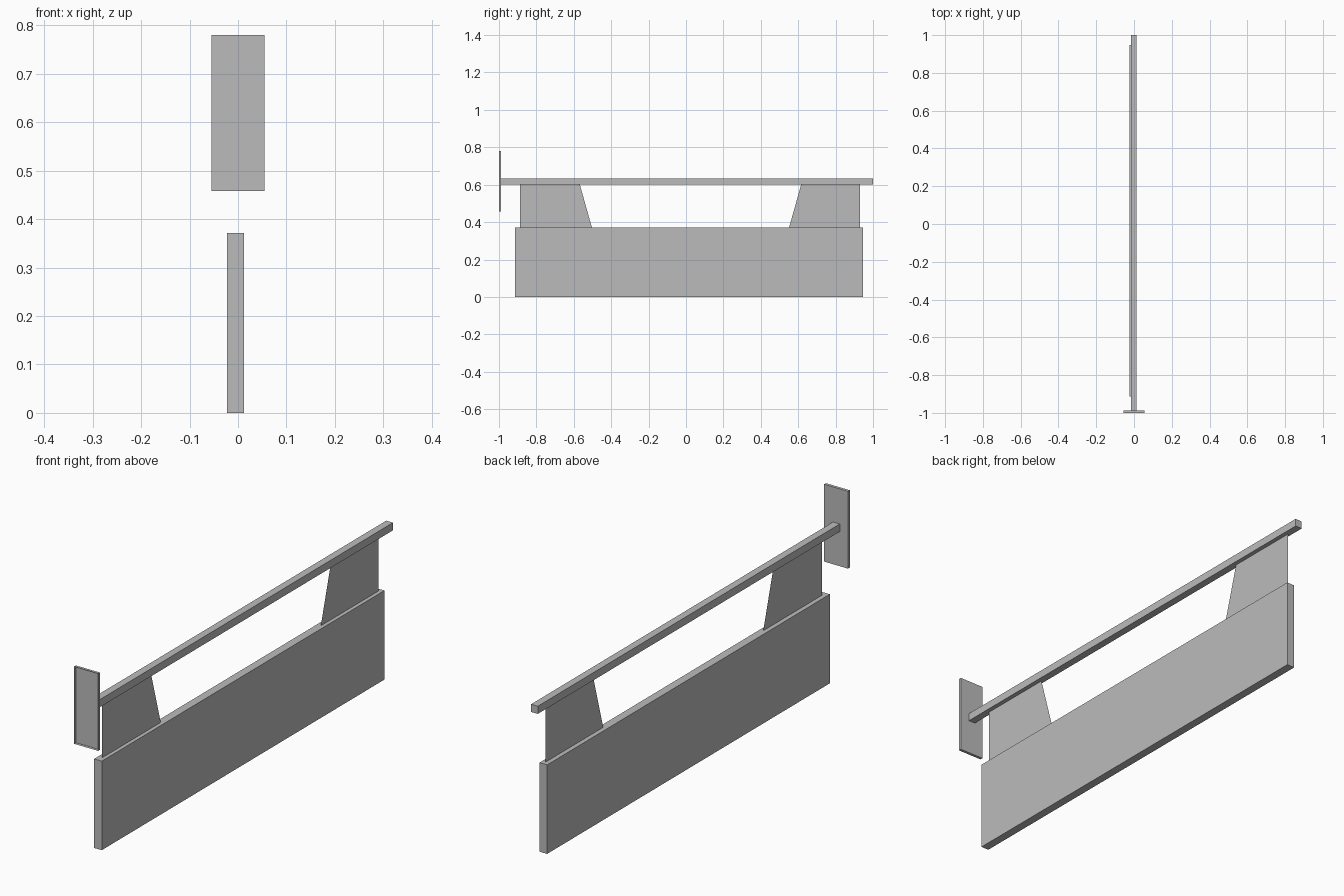
import bpy
import bmesh

cube = bpy.data.objects.get("Cube")
if cube:
    bpy.data.objects.remove(cube, do_unlink=True)

grey = bpy.data.materials.new("plain grey")
grey.use_nodes = True
colour = (0.5, 0.5, 0.5, 1)
grey.diffuse_color = colour
grey.node_tree.nodes["Principled BSDF"].inputs["Base Color"].default_value = colour


def finish(name, bm):
    mesh = bpy.data.meshes.new(name)
    bm.to_mesh(mesh)
    bm.free()
    mesh.materials.append(grey)
    obj = bpy.data.objects.new(name, mesh)
    bpy.context.collection.objects.link(obj)
    return obj


def box(name, low, high, open_front=False):
    bm = bmesh.new()
    bmesh.ops.create_cube(bm, size=1)
    for v in bm.verts:
        v.co = [h if c > 0 else l for c, l, h in zip(v.co, low, high)]
    bm.normal_update()
    if open_front:
        front = [f for f in bm.faces if f.normal.y < -0.9]
        bmesh.ops.delete(bm, geom=front, context="FACES_ONLY")
    return finish(name, bm)


def sheet(name, x, profile):
    bm = bmesh.new()
    bm.faces.new([bm.verts.new((x, y, z)) for y, z in profile])
    return finish(name, bm)


# Long upright panel at the bottom
BODY_TOP, BAR_BOTTOM = 0.371, 0.602
box("lower_panel", (-0.023, -0.914, 0), (0.012, 0.947, BODY_TOP))

# Square bar along the top
box("top_bar", (-0.017, -0.988, BAR_BOTTOM), (0.014, 1, 0.634))

# Shallow end plate, open at the front
box("end_plate", (-0.055, -1, 0.458), (0.055, -0.988, 0.78), open_front=True)

# Thin tapered webs joining the panel and the bar
for name, outer, foot, head in (("front_web", -0.888, -0.503, -0.568),
                                ("rear_web", 0.931, 0.551, 0.616)):
    sheet(name, -0.004, [(outer, BODY_TOP), (foot, BODY_TOP),
                         (head, BAR_BOTTOM), (outer, BAR_BOTTOM)])
